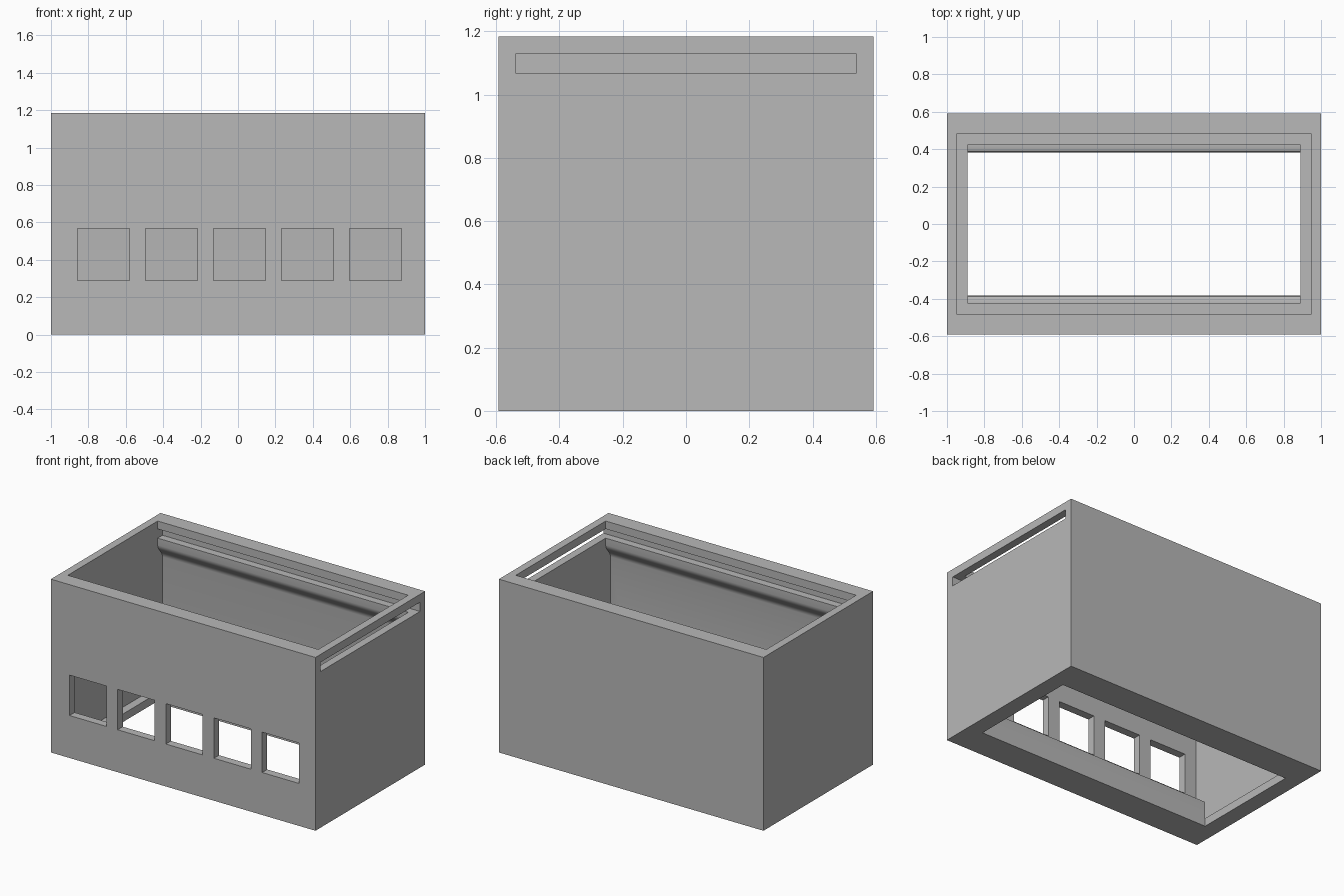
import bpy, bmesh, math

if "Cube" in bpy.data.objects:
    bpy.data.objects.remove(bpy.data.objects["Cube"])

grey = bpy.data.materials.new("matte grey")
grey.diffuse_color = (0.48, 0.48, 0.48, 1)
grey.use_nodes = True
grey.node_tree.nodes["Principled BSDF"].inputs["Base Color"].default_value = grey.diffuse_color


def prism(name, profile, x0, x1):
    """Extrude a closed (y, z) profile along x."""
    bm = bmesh.new()
    face = bm.faces.new([bm.verts.new((x0, y, z)) for y, z in profile])
    ext = bmesh.ops.extrude_face_region(bm, geom=[face])
    moved = [v for v in ext["geom"] if isinstance(v, bmesh.types.BMVert)]
    bmesh.ops.translate(bm, verts=moved, vec=(x1 - x0, 0, 0))
    bmesh.ops.recalc_face_normals(bm, faces=bm.faces[:])
    mesh = bpy.data.meshes.new(name)
    bm.to_mesh(mesh)
    bm.free()
    mesh.materials.append(grey)
    ob = bpy.data.objects.new(name, mesh)
    bpy.context.collection.objects.link(ob)
    return ob


def box(name, x0, x1, y0, y1, z0, z1):
    return prism(name, [(y0, z0), (y1, z0), (y1, z1), (y0, z1)], x0, x1)


def cut(target, cutter):
    mod = target.modifiers.new("cut", "BOOLEAN")
    mod.operation, mod.solver, mod.object = "DIFFERENCE", "EXACT", cutter
    bpy.context.view_layer.objects.active = target
    bpy.ops.object.modifier_apply(modifier=mod.name)
    bpy.data.objects.remove(cutter, do_unlink=True)


def smooth(ob):
    bpy.ops.object.select_all(action="DESELECT")
    ob.select_set(True)
    bpy.context.view_layer.objects.active = ob
    bpy.ops.object.shade_smooth_by_angle(angle=math.radians(30))


H = 1.184
housing = box("housing", -1, 1, -0.592, 0.592, 0, H)

# Cavity with coved rails and a lid groove along both long walls
wall, rail = 0.537, 0.485
side = [(wall, 0.055)]
for i in range(9):
    t = i / 8
    side.append((wall - (wall - rail) * (1 - math.cos(math.pi * t)) / 2,
                 0.92 + 0.1 * t))
side += [(rail, 1.067), (wall, 1.067), (wall, 1.13), (rail, 1.13), (rail, 1.3)]
cut(housing, prism("cavity", side + [(-y, z) for y, z in reversed(side)],
                   -0.947, 0.947))

# Lid slot through the right end and opening in the base
cut(housing, box("lid_slot", 0.9, 1.1, -wall, wall, 1.067, 1.13))
cut(housing, box("base_opening", -0.89, 0.89, -0.383, 0.383, -0.1, 0.1))

# Row of square windows in the front wall
for i in range(5):
    x = -0.72 + i * 0.364
    cut(housing, box("window", x - 0.139, x + 0.139, -0.7, -0.45, 0.29, 0.566))
smooth(housing)

# Upright lips along the long edges of the base opening
for name, s in (("front_lip", -1), ("back_lip", 1)):
    profile = [(0.383, 0.055), (0.383, 0.165), (0.388, 0.175), (0.398, 0.18),
               (0.425, 0.18), (0.425, 0.055)]
    smooth(prism(name, [(s * y, z) for y, z in profile], -0.89, 0.89))
